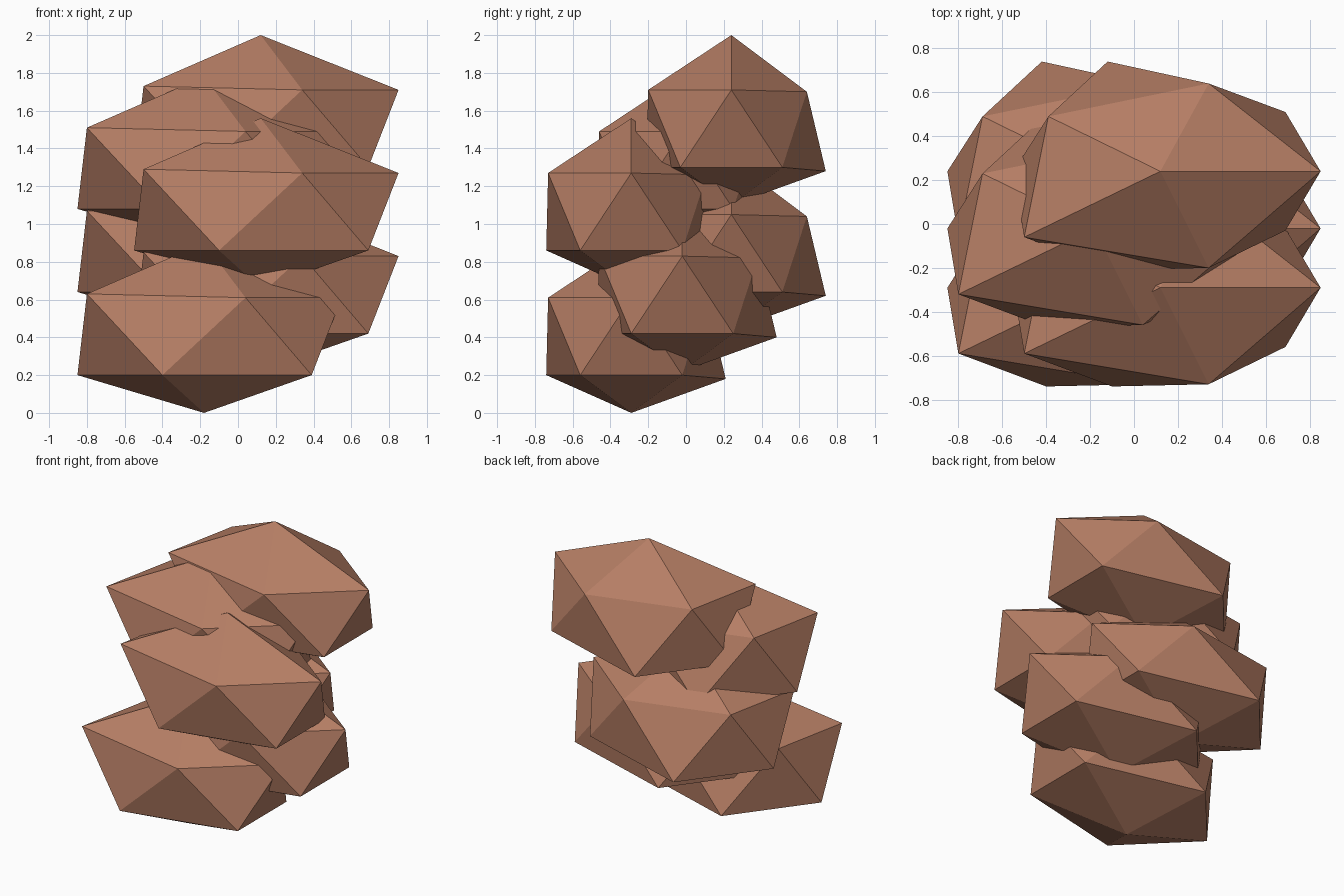
import bpy
import bmesh
from mathutils import Vector

cube = bpy.data.objects.get("Cube")
if cube:
    bpy.data.objects.remove(cube, do_unlink=True)

# Clay colour
clay = bpy.data.materials.new("reddish_clay")
clay.use_nodes = True
COLOUR = (0.47, 0.21, 0.13, 1)
clay.diffuse_color = COLOUR
clay.node_tree.nodes["Principled BSDF"].inputs["Base Color"].default_value = COLOUR

# One uneven twenty-sided lump, measured from its bottom tip
LOWER_RING = [(.57, -.27, .20), (-.22, -.45, .20), (-.67, 0, .20),
              (-.24, .50, .18), (.57, .27, .20)]
UPPER_RING = [(.22, -.44, .61), (-.62, -.30, .63), (-.51, .25, .63),
              (.22, .40, .60), (.73, 0, .61)]
TIPS = [(0, 0, 0), (0, 0, .90)]


def make_lump(name, base):
    bm = bmesh.new()
    for p in TIPS + LOWER_RING + UPPER_RING:
        bm.verts.new(Vector(p) + base)
    bmesh.ops.convex_hull(bm, input=bm.verts)
    bmesh.ops.recalc_face_normals(bm, faces=bm.faces)
    mesh = bpy.data.meshes.new(name)
    bm.to_mesh(mesh)
    bm.free()
    mesh.materials.append(clay)
    ob = bpy.data.objects.new(name, mesh)
    bpy.context.collection.objects.link(ob)
    return ob


# Six lumps climb in even steps: side to side, front to back
lumps = []
for i in range(6):
    base = Vector(((-.18, .12)[i % 2], (-.29, -.02, .24)[i % 3], .22 * i))
    lumps.append(make_lump(f"lump_{i + 1}", base))

# Fuse the lumps into one solid
rock = lumps[0]
rock.name = "rock_stack"
for other in lumps[1:]:
    mod = rock.modifiers.new("fuse", 'BOOLEAN')
    mod.operation = 'UNION'
    mod.solver = 'EXACT'
    mod.object = other
graph = bpy.context.evaluated_depsgraph_get()
fused = bpy.data.meshes.new_from_object(rock.evaluated_get(graph))
rock.modifiers.clear()
rock.data = fused
for other in lumps[1:]:
    bpy.data.objects.remove(other, do_unlink=True)
